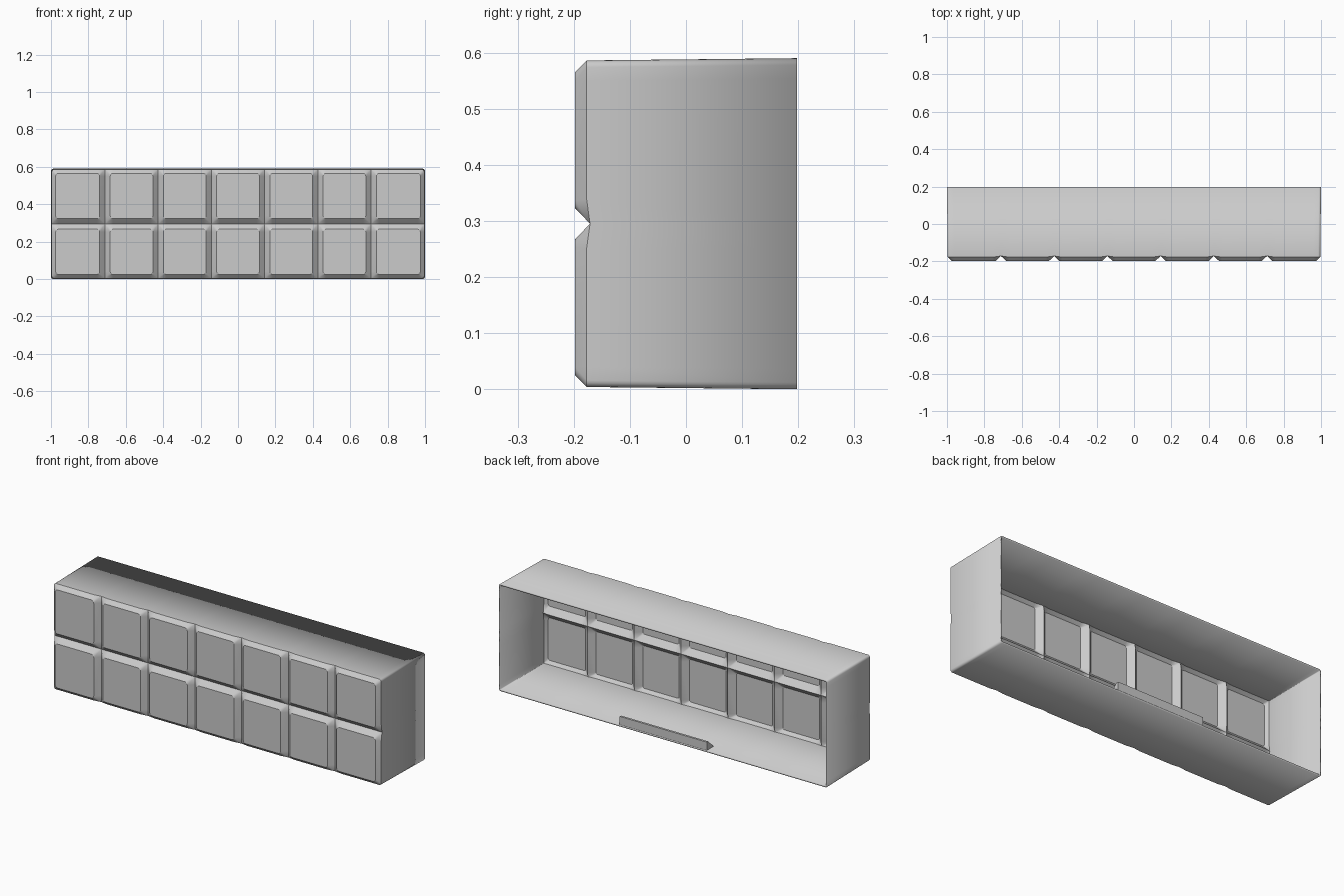
import bpy, bmesh, math
from mathutils import Vector

cube = bpy.data.objects.get("Cube")
if cube:
    bpy.data.objects.remove(cube, do_unlink=True)

grey = bpy.data.materials.new("light grey plastic")
grey.use_nodes = True
grey.diffuse_color = (0.6, 0.6, 0.6, 1)
grey.node_tree.nodes["Principled BSDF"].inputs["Base Color"].default_value = (0.6, 0.6, 0.6, 1)

COLS, ROWS = 7, 2
HALF_X, LOW, HIGH = 0.996, 0.004, 0.586      # front outline, slightly tapered
BACK_HALF_X, BACK_HIGH = 1.0, 0.59
FRONT, EDGE, GROOVE, BACK = -0.198, -0.177, -0.171, 0.198
RIM, VALLEY = 0.021, 0.028                   # chamfer widths
PAD_R, BODY_R, STEPS = 0.015, 0.012, 4
WALL = 0.009


def finish(name, bm):
    mesh = bpy.data.meshes.new(name)
    bm.to_mesh(mesh)
    bm.free()
    mesh.materials.append(grey)
    obj = bpy.data.objects.new(name, mesh)
    bpy.context.collection.objects.link(obj)
    return obj


def arc(cx, cz, r, start):
    angles = [start + math.pi / 2 * i / STEPS for i in range(STEPS + 1)]
    return [(cx + r * math.cos(a), cz + r * math.sin(a)) for a in angles]


def add_pad(bm, col, row):
    """One chamfered pad: rounded flat top, sloping down to its cell border."""
    w, h = 2 * HALF_X / COLS, (HIGH - LOW) / ROWS
    x = (-HALF_X + col * w, -HALF_X + (col + 1) * w)
    z = (LOW + row * h, LOW + (row + 1) * h)
    x_out = (col == 0, col == COLS - 1)
    z_out = (row == 0, row == ROWS - 1)
    fx = [x[i] + (1, -1)[i] * (RIM if x_out[i] else VALLEY) for i in (0, 1)]
    fz = [z[i] + (1, -1)[i] * (RIM if z_out[i] else VALLEY) for i in (0, 1)]

    def vert(p, y):
        return bm.verts.new((p[0], y, p[1]))

    def depth(outer):
        return EDGE if outer else GROOVE

    tops, ends = [], []
    for k, (i, j) in enumerate(((1, 1), (0, 1), (0, 0), (1, 0))):
        sx, sz = (-1, 1)[i], (-1, 1)[j]
        flat = arc(fx[i] - sx * PAD_R, fz[j] - sz * PAD_R, PAD_R, k * math.pi / 2)
        top = [vert(p, FRONT) for p in flat]
        on_x = vert((x[i], fz[j] - sz * PAD_R), depth(x_out[i]))
        on_z = vert((fx[i] - sx * PAD_R, z[j]), depth(z_out[j]))
        first, last = (on_x, on_z) if k % 2 == 0 else (on_z, on_x)
        if x_out[i] and z_out[j]:
            # rounded corner of the whole case
            pts = arc(x[i] - sx * BODY_R, z[j] - sz * BODY_R, BODY_R, k * math.pi / 2)
            corner = [vert(p, EDGE) for p in pts]
        else:
            corner = [vert((x[i], z[j]), GROOVE)] * (STEPS + 1)
        bm.faces.new((top[0], first, corner[0]))
        bm.faces.new((top[-1], corner[-1], last))
        for n in range(STEPS):
            ring = (top[n], corner[n], corner[n + 1], top[n + 1])
            bm.faces.new(list(dict.fromkeys(ring)))
        tops.append(top)
        ends.append((first, last))
    for k in range(4):
        m = (k + 1) % 4
        bm.faces.new((tops[k][-1], ends[k][1], ends[m][0], tops[m][0]))
    bm.faces.new([v for top in tops for v in top])


# Front panel of pads, then walls drawn back from its border
bm = bmesh.new()
for c in range(COLS):
    for r in range(ROWS):
        add_pad(bm, c, r)
bmesh.ops.remove_doubles(bm, verts=bm.verts, dist=0.0004)
border = [e for e in bm.edges if e.is_boundary]
new = bmesh.ops.extrude_edge_only(bm, edges=border)["geom"]
for v in (g for g in new if isinstance(g, bmesh.types.BMVert)):
    v.co.x *= BACK_HALF_X / HALF_X
    v.co.z = (v.co.z - LOW) / (HIGH - LOW) * BACK_HIGH
    v.co.y = BACK
bmesh.ops.recalc_face_normals(bm, faces=bm.faces)
front = min(bm.faces, key=lambda f: f.calc_center_median().y)
if front.normal.y > 0:
    bmesh.ops.reverse_faces(bm, faces=bm.faces)
shell = finish("padded_case", bm)
solid = shell.modifiers.new("wall thickness", "SOLIDIFY")
solid.thickness = WALL
solid.offset = -1
solid.use_even_offset = True

bpy.context.view_layer.objects.active = shell
shell.select_set(True)
bpy.ops.object.shade_smooth_by_angle(angle=math.radians(30))
shell.select_set(False)

# Wedge-shaped catch on the floor at the open back
bm = bmesh.new()
profile = [(BACK, 0.004), (BACK, 0.055), (BACK - 0.012, 0.055), (BACK - 0.065, 0.004)]
side = bm.faces.new([bm.verts.new((-0.265, y, z)) for y, z in profile])
moved = bmesh.ops.extrude_face_region(bm, geom=[side])["geom"]
bmesh.ops.translate(bm, vec=Vector((0.53, 0, 0)),
                    verts=[g for g in moved if isinstance(g, bmesh.types.BMVert)])
bmesh.ops.recalc_face_normals(bm, faces=bm.faces)
finish("floor_catch", bm)
